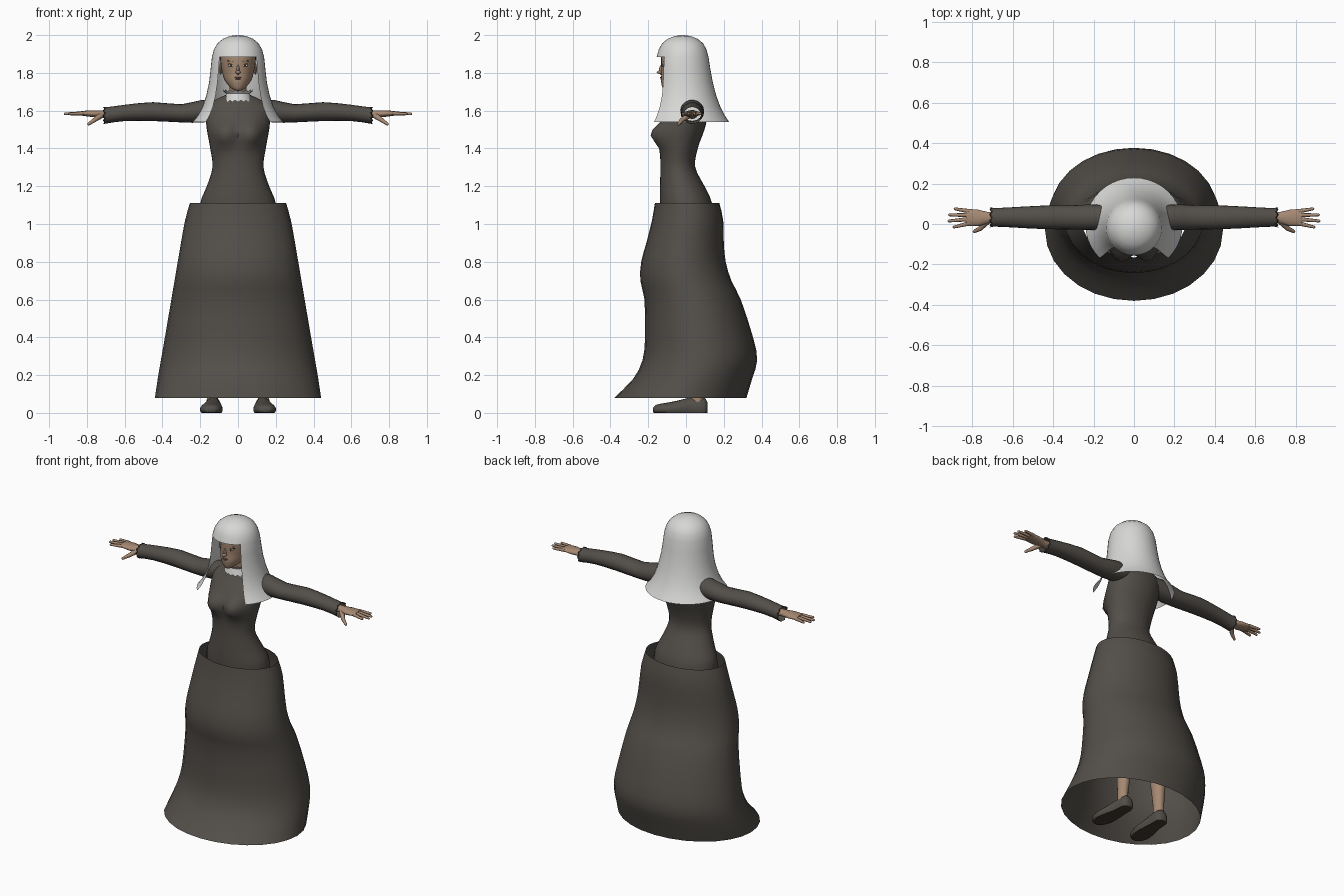
import bpy
import bmesh
from math import sin, cos, pi, exp
from mathutils import Vector, Matrix

default_cube = bpy.data.objects.get("Cube")
if default_cube:
    bpy.data.objects.remove(default_cube, do_unlink=True)


def make_material(name, red, green, blue):
    material = bpy.data.materials.new(name)
    material.use_nodes = True
    colour = (red, green, blue, 1)
    material.diffuse_color = colour
    shader = material.node_tree.nodes["Principled BSDF"]
    shader.inputs["Base Color"].default_value = colour
    shader.inputs["Roughness"].default_value = 0.8
    return material


cloth = make_material("dark grey cloth", .085, .076, .066)
linen = make_material("white linen", .68, .68, .67)
skin = make_material("skin", .38, .25, .17)
lip_red = make_material("lip", .25, .11, .09)
eye_white = make_material("eye white", .6, .58, .55)
dark_hair = make_material("brow and iris", .04, .025, .02)
sole_brown = make_material("sole", .05, .04, .03)


def refine(rings, steps):
    """Smooth interpolation between the given cross-sections."""
    result = []
    last = len(rings) - 1
    for i in range(last):
        before, start = rings[max(i - 1, 0)], rings[i]
        end, after = rings[i + 1], rings[min(i + 2, last)]
        for step in range(steps):
            s = step / steps
            result.append(tuple(
                b + s * (c - a + s * (2*a - 5*b + 4*c - d + s * (3*(b - c) + d - a))) / 2
                if steps > 1 else b
                for a, b, c, d in zip(before, start, end, after)))
    return result + [rings[-1]]


def loft(bm, rings, axis="z", sides=20, steps=1, caps=True, skip=None):
    """Join elliptical rings (along, centre, centre, radius, radius)."""
    rows = []
    rings = refine(rings, steps)
    for along, u, v, radius_u, radius_v in rings:
        row = []
        for i in range(sides):
            angle = 2 * pi * i / sides
            across = u + radius_u * sin(angle)
            depth = v - radius_v * cos(angle)
            place = {"z": (across, depth, along),
                     "x": (along, across, depth),
                     "y": (across, along, depth)}[axis]
            row.append(bm.verts.new(place))
        rows.append(row)
    for j in range(len(rows) - 1):
        for i in range(sides):
            turn = (i + .5) / sides
            if skip and skip(rings[j][0], min(turn, 1 - turn) * 360):
                continue
            k = (i + 1) % sides
            bm.faces.new((rows[j][i], rows[j][k], rows[j + 1][k], rows[j + 1][i]))
    if caps:
        bm.faces.new(rows[0])
        bm.faces.new(rows[-1])
    return rows


def blob(bm, centre, size, segments=12):
    matrix = Matrix.Translation(centre) @ Matrix.Diagonal((*size, 1))
    bmesh.ops.create_uvsphere(bm, u_segments=segments, v_segments=8, radius=1, matrix=matrix)


def rod(bm, start, end, radius, tip_radius):
    """Tapered finger with a rounded tip."""
    start, end = Vector(start), Vector(end)
    direction = end - start
    turn = direction.to_track_quat("Z", "Y").to_matrix().to_4x4()
    bmesh.ops.create_cone(bm, cap_ends=True, segments=8, radius1=radius, radius2=tip_radius,
                          depth=direction.length,
                          matrix=Matrix.Translation((start + end) / 2) @ turn)
    blob(bm, end, [tip_radius] * 3, 8)


def finish(name, bm, *materials, side=1, rule=None, angle=.9):
    """Turn the mesh into an object, mirrored when side is -1."""
    for vert in bm.verts:
        vert.co.x *= side
    bmesh.ops.recalc_face_normals(bm, faces=bm.faces)
    if rule:
        for face in bm.faces:
            face.material_index = rule(face)
    mesh = bpy.data.meshes.new(name)
    bm.to_mesh(mesh)
    bm.free()
    for material in materials:
        mesh.materials.append(material)
    obj = bpy.data.objects.new(name, mesh)
    bpy.context.collection.objects.link(obj)
    bpy.ops.object.select_all(action="DESELECT")
    obj.select_set(True)
    bpy.context.view_layer.objects.active = obj
    bpy.ops.object.shade_smooth_by_angle(angle=angle)
    return obj


# Skirt: open bell; each row is height, front, back, half width
bm = bmesh.new()
skirt_rows = [(.08, -.38, .32, .44), (.18, -.28, .35, .425), (.28, -.23, .377, .408),
              (.4, -.217, .355, .387), (.6, -.22, .29, .353), (.7, -.242, .24, .336),
              (.8, -.237, .21, .319), (.9, -.21, .2, .302), (1.02, -.18, .197, .28),
              (1.11, -.165, .177, .255)]
loft(bm, [(z, 0, (front + back) / 2, width, (back - front) / 2)
          for z, front, back, width in skirt_rows], sides=28, steps=2, caps=False)
finish("skirt", bm, cloth)

# Bodice with a shaped bust
bm = bmesh.new()
loft(bm, [(.98, 0, .01, .2, .14), (1.11, 0, 0, .2, .138), (1.2, 0, -.02, .165, .118),
          (1.3, 0, -.043, .135, .092), (1.4, 0, -.038, .147, .1),
          (1.5, 0, -.02, .165, .118), (1.57, 0, 0, .17, .112),
          (1.62, 0, .015, .165, .092), (1.655, 0, .018, .125, .075),
          (1.685, 0, .005, .06, .055)], sides=32, steps=3)
for vert in bm.verts:
    if vert.co.y < -.02:
        x, z = abs(vert.co.x) - .075, vert.co.z - 1.475
        vert.co.y -= .06 * exp(-(x * x + z * z) / .0035)
finish("bodice", bm, cloth)

# Neck and head
bm = bmesh.new()
loft(bm, [(1.64, 0, .005, .046, .046), (1.76, 0, -.005, .046, .046)])
finish("neck", bm, skin)
bm = bmesh.new()
loft(bm, [(1.708, 0, -.09, .018, .025), (1.722, 0, -.073, .04, .052),
          (1.76, 0, -.033, .07, .1), (1.8, 0, -.015, .083, .115),
          (1.85, 0, -.01, .092, .122), (1.9, 0, -.01, .092, .118),
          (1.95, 0, -.01, .06, .08)], sides=28, steps=3)
blob(bm, (0, -.128, 1.815), (.008, .015, .028))
blob(bm, (0, -.138, 1.803), (.014, .017, .009))
for side in (-1, 1):
    blob(bm, (side * .092, .005, 1.82), (.008, .018, .03))
finish("head", bm, skin)

# Painted face details as shallow plates
bm = bmesh.new()
blob(bm, (0, -.131, 1.775), (.02, .007, .004))
blob(bm, (0, -.129, 1.768), (.016, .007, .004))
finish("lips", bm, lip_red)
for side, label in ((1, "left"), (-1, "right")):
    bm = bmesh.new()
    blob(bm, (.037, -.121, 1.84), (.017, .005, .007))
    finish(label + "_eye", bm, eye_white, side=side)
    bm = bmesh.new()
    blob(bm, (.037, -.124, 1.84), (.007, .004, .007))
    finish(label + "_iris", bm, dark_hair, side=side)
    bm = bmesh.new()
    rod(bm, (.018, -.126, 1.858), (.055, -.112, 1.863), .004, .002)
    rod(bm, (.02, -.124, 1.846), (.054, -.112, 1.848), .002, .002)
    finish(label + "_brow", bm, dark_hair, side=side)

# Ruffled collar
bm = bmesh.new()
collar = loft(bm, [(1.655, 0, -.004, .078, .072), (1.69, 0, -.004, .062, .06),
                   (1.712, 0, -.006, .078, .072)], sides=32, caps=False)
for vert in collar[0][::2] + collar[-1][::2]:
    vert.co.z -= .01
finish("collar", bm, linen)

# Veil: rounded cap flowing into a flared drape, open at the face
bm = bmesh.new()
rows = loft(bm, [(2, 0, -.018, .012, .012), (1.994, 0, -.018, .045, .045),
                 (1.98, 0, -.018, .08, .08), (1.957, 0, -.018, .108, .108),
                 (1.925, 0, -.018, .127, .126), (1.885, 0, -.018, .138, .137),
                 (1.82, 0, -.016, .145, .145), (1.75, 0, -.012, .153, .154),
                 (1.68, 0, -.008, .168, .168), (1.62, 0, -.006, .188, .188),
                 (1.575, 0, -.005, .212, .21), (1.54, 0, -.004, .24, .233)],
            sides=40, caps=False, skip=lambda z, turn: z < 1.89 and turn < 45)
bm.faces.new(rows[0])
for vert in [v for v in bm.verts if not v.link_faces]:
    bm.verts.remove(vert)
finish("veil", bm, linen)

for side, label in ((1, "left"), (-1, "right")):
    # Sleeve with an open ruffled cuff
    bm = bmesh.new()
    sleeve = loft(bm, [(.07, .03, 1.605, .055, .05), (.19, .033, 1.597, .063, .06),
                       (.3, .033, 1.586, .06, .048), (.45, .033, 1.595, .058, .05),
                       (.6, .033, 1.588, .05, .043), (.69, .033, 1.576, .046, .043),
                       (.715, .033, 1.575, .05, .046)],
                  axis="x", steps=2, caps=False)
    for vert in sleeve[-1][::2]:
        vert.co.x -= .015
    finish(label + "_sleeve", bm, cloth, side=side)

    # Hand: palm, four fingers and a thumb
    bm = bmesh.new()
    loft(bm, [(.64, .033, 1.58, .028, .024), (.72, .032, 1.582, .028, .02),
              (.77, .03, 1.584, .042, .018), (.83, .033, 1.586, .042, .012)],
         axis="x", sides=14, steps=2)
    for base, tip_x, tip_y in ((.003, .89, -.015), (.024, .915, .015),
                               (.044, .912, .045), (.063, .885, .075)):
        rod(bm, (.815, base, 1.586), (tip_x, tip_y, 1.583), .011, .007)
    rod(bm, (.725, .015, 1.575), (.76, -.022, 1.55), .017, .012)
    rod(bm, (.76, -.022, 1.55), (.79, -.037, 1.53), .012, .008)
    finish(label + "_hand", bm, skin, side=side)

    # Leg
    bm = bmesh.new()
    loft(bm, [(.04, .135, .06, .032, .036), (.12, .135, .06, .03, .034),
              (.35, .125, .06, .048, .054), (.55, .115, .02, .052, .058),
              (.8, .1, .01, .08, .09), (1, .095, .01, .09, .11)], sides=16, steps=2)
    finish(label + "_leg", bm, skin, side=side)

    # Shoe with a flat sole
    bm = bmesh.new()
    loft(bm, [(-.175, .145, .015, .022, .012), (-.155, .145, .018, .045, .026),
              (-.1, .142, .018, .06, .036), (-.04, .137, .02, .056, .046),
              (.02, .132, .025, .045, .056), (.08, .13, .025, .042, .06),
              (.105, .13, .025, .034, .048), (.115, .13, .025, .015, .025)],
         axis="y", sides=18, steps=2)
    for vert in bm.verts:
        vert.co.z = max(vert.co.z, 0)
    finish(label + "_shoe", bm, cloth, sole_brown, side=side,
           rule=lambda face: int(face.calc_center_median().z < .004))
